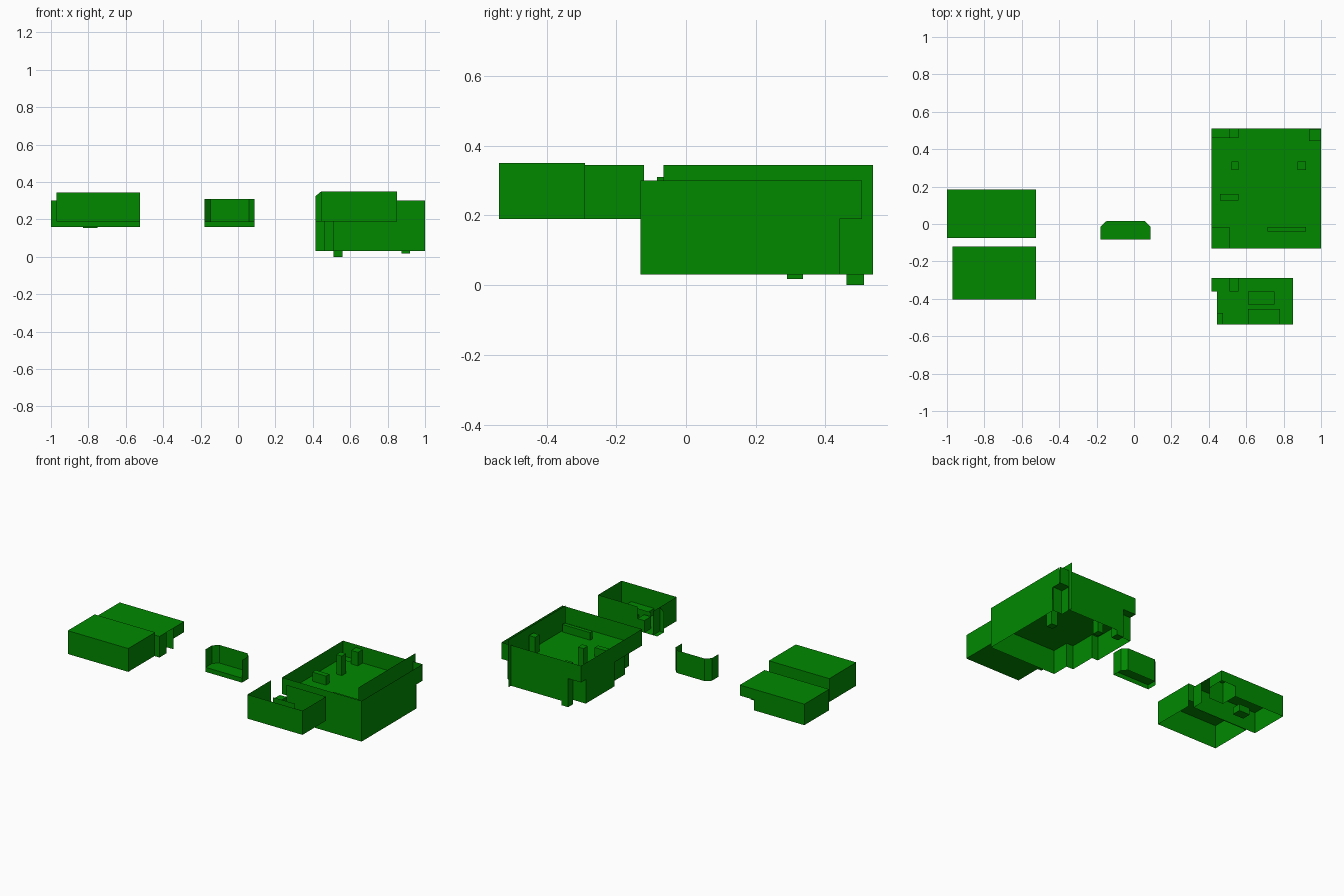
import bpy, bmesh

green = bpy.data.materials.new("green")
green.diffuse_color = (0.0, 0.25, 0.0, 1)


class Part:
    """Collects flat panels and boxes into one mesh object."""
    def __init__(self, name):
        self.name, self.bm = name, bmesh.new()

    def poly(self, pts):
        self.bm.faces.new([self.bm.verts.new(p) for p in pts])

    def wx(self, x, y0, y1, z0, z1):      # wall across x
        self.poly([(x, y0, z0), (x, y1, z0), (x, y1, z1), (x, y0, z1)])

    def wy(self, y, x0, x1, z0, z1):      # wall across y
        self.poly([(x0, y, z0), (x1, y, z0), (x1, y, z1), (x0, y, z1)])

    def slab(self, z, x0, x1, y0, y1):    # level sheet
        self.poly([(x0, y0, z), (x1, y0, z), (x1, y1, z), (x0, y1, z)])

    def box(self, x0, x1, y0, y1, z0, z1):
        for x in (x0, x1):
            self.wx(x, y0, y1, z0, z1)
        for y in (y0, y1):
            self.wy(y, x0, x1, z0, z1)
        for z in (z0, z1):
            self.slab(z, x0, x1, y0, y1)

    def done(self):
        me = bpy.data.meshes.new(self.name)
        bmesh.ops.remove_doubles(self.bm, verts=self.bm.verts, dist=1e-4)
        self.bm.to_mesh(me)
        self.bm.free()
        me.materials.append(green)
        bpy.context.collection.objects.link(bpy.data.objects.new(self.name, me))


# Large house: upper storey walls around the floor
p = Part("large_house_upper")
p.slab(.19, .415, 1, -.13, .51)
p.wy(-.13, .415, 1, .19, .30)
p.wy(.51, .415, 1, .19, .30)
p.wx(.415, -.13, .51, .19, .30)
p.wx(1, -.13, .505, .19, .30)
p.done()

# Porch and corner ledges just above the floor
p = Part("large_house_ledges")
p.slab(.20, .415, .51, -.13, -.015)
p.slab(.20, .415, .51, .46, .51)
p.slab(.20, .935, 1, .445, .505)
p.done()

# Large house: lower storey, open below, with stepped corners
p = Part("large_house_lower")
p.wy(-.13, .51, 1, .03, .19)
p.wx(.51, -.13, -.015, .03, .19)
p.wy(-.015, .46, .51, .03, .19)
p.wx(.46, -.015, .16, .03, .19)
p.wy(.16, .415, .46, .03, .19)
p.wx(.415, .16, .46, .03, .19)
p.wy(.46, .415, .51, .03, .19)
p.wy(.51, .56, .935, .03, .19)
p.wx(1, -.13, .44, .03, .19)
p.wy(.445, .935, 1, .03, .19)
p.done()

# Tall inner wall that pokes out at the back
p = Part("large_house_tall_wall")
p.wx(.93, -.065, .44, .19, .345)
p.wx(.93, .44, .537, .03, .345)
p.done()

# Posts through the floor and low counters
p = Part("large_house_posts")
p.box(.51, .56, .46, .51, 0, .28)
p.box(.875, .92, .29, .335, .018, .30)
p.box(.52, .56, .29, .335, .10, .32)
p.done()
p = Part("large_house_counters")
p.box(.46, .56, .125, .16, .19, .25)
p.box(.715, .92, -.04, -.015, .19, .24)
p.done()

# Small house: open-topped shell
p = Part("small_house_shell")
p.slab(.19, .445, .85, -.537, -.29)
p.slab(.19, .415, .445, -.36, -.29)
p.wy(-.537, .445, .85, .19, .35)
p.wx(.85, -.537, -.29, .19, .35)
p.wx(.445, -.537, -.29, .19, .35)
p.wy(-.29, .56, .85, .19, .35)
p.poly([(.415, -.36, .19), (.445, -.36, .19),
        (.445, -.36, .35), (.415, -.36, .325)])
p.done()
p = Part("small_house_fittings")
p.box(.51, .56, -.36, -.29, .19, .27)
p.box(.61, .75, -.43, -.36, .19, .25)
p.box(.61, .78, -.537, -.455, .19, .23)
p.box(.445, .475, -.537, -.475, .19, .26)
p.wy(-.375, .52, .68, .19, .29)
p.done()

# Bay: tray with chamfered back corners and an open front
p = Part("bay")
plan = [(-.18, -.083), (-.18, -.015), (-.148, .015),
        (.058, .015), (.088, -.015), (.088, -.083)]
p.poly([(x, y, .19) for x, y in plan])
for (x0, y0), (x1, y1) in zip(plan, plan[1:]):
    p.poly([(x0, y0, .16), (x1, y1, .16), (x1, y1, .31), (x0, y0, .31)])
p.wy(-.083, -.18, .088, .16, .19)
p.done()

# Back lid: roof over walls, open below, stepped at its right end
p = Part("back_lid")
p.slab(.30, -1, -.525, -.075, .185)
p.wx(-1, -.075, .185, .16, .30)
p.wy(-.075, -1, -.525, .16, .30)
p.wy(.185, -1, -.63, .16, .30)
p.wy(.185, -.63, -.525, .23, .30)
p.wx(-.525, .07, .185, .23, .30)
p.wx(-.525, -.075, .0, .16, .30)
p.wx(-.63, .07, .185, .16, .30)
p.wy(.07, -.63, -.525, .16, .30)
p.box(-.83, -.75, .02, .08, .155, .20)
p.done()

# Front lid: taller roof over walls, open below
p = Part("front_lid")
p.slab(.345, -.97, -.525, -.403, -.12)
p.wy(-.403, -.97, -.525, .19, .345)
p.wx(-.97, -.403, -.12, .19, .345)
p.wx(-.525, -.403, -.12, .19, .345)
p.wy(-.12, -.97, -.60, .19, .345)
p.wy(-.12, -.60, -.525, .23, .345)
p.done()
